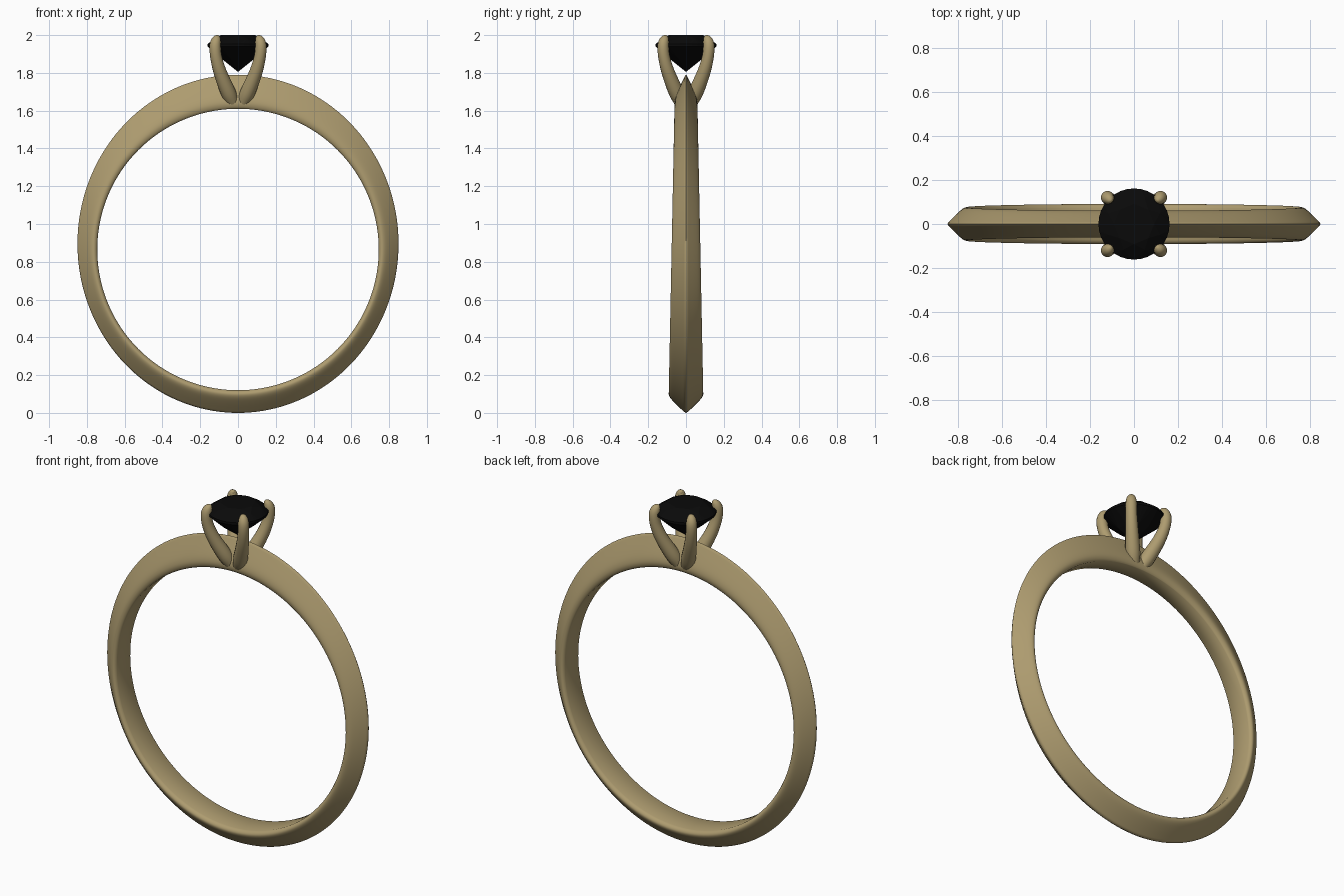
import bpy, bmesh, math
from mathutils import Vector

if "Cube" in bpy.data.objects:
    bpy.data.objects.remove(bpy.data.objects["Cube"])


def material(name, color):
    m = bpy.data.materials.new(name)
    m.diffuse_color = (*color, 1)
    m.use_nodes = True
    m.node_tree.nodes["Principled BSDF"].inputs["Base Color"].default_value = m.diffuse_color
    return m


gold = material("antique gold", (0.42, 0.33, 0.16))
black = material("black gem", (0.003, 0.003, 0.003))


def spline(points, steps):
    """Catmull-Rom curve through the points."""
    p = [Vector(q) for q in points]
    p = [2 * p[0] - p[1]] + p + [2 * p[-1] - p[-2]]
    out = []
    for a, b, c, d in zip(p, p[1:], p[2:], p[3:]):
        for i in range(steps):
            t = i / steps
            out.append(0.5 * (2 * b + (c - a) * t + (2 * a - 5 * b + 4 * c - d) * t ** 2
                              + (3 * b - a - 3 * c + d) * t ** 3))
    return out + [p[-2]]


def finish(bm, name, mat, angle):
    bmesh.ops.recalc_face_normals(bm, faces=bm.faces)
    me = bpy.data.meshes.new(name)
    bm.to_mesh(me)
    bm.free()
    me.materials.append(mat)
    ob = bpy.data.objects.new(name, me)
    bpy.context.collection.objects.link(ob)
    if angle:
        bpy.ops.object.select_all(action='DESELECT')
        ob.select_set(True)
        bpy.context.view_layer.objects.active = ob
        bpy.ops.object.shade_smooth_by_angle(angle=math.radians(angle))
    return ob


def loft(rings, name, mat, closed, angle):
    """Skin closed rings of points; cap the ends unless the loft is closed."""
    bm = bmesh.new()
    vs = [[bm.verts.new(p) for p in r] for r in rings]
    n = len(vs[0])
    for a, b in zip(vs, vs[1:] + vs[:1] if closed else vs[1:]):
        for i in range(n):
            j = (i + 1) % n
            bm.faces.new((a[i], a[j], b[j], b[i]))
    if not closed:
        bm.faces.new(vs[0])
        bm.faces.new(vs[-1])
    return finish(bm, name, mat, angle)


# Band: rounded knife-edge section (depth fraction, width fraction),
# narrower and deeper towards the top
half = spline([(0, 0.80), (0.06, 0.93), (0.18, 1.0), (0.35, 0.90),
               (0.6, 0.60), (0.85, 0.26), (0.95, 0.12)], 3)
section = [(u, w) for u, w in half] + [(1, 0)] + [(u, -w) for u, w in reversed(half)]
rings = []
for k in range(160):
    t = math.tau * k / 160
    s, c = math.sin(t), math.cos(t)
    inner = Vector((0.745 * s, 0, 0.865 + 0.745 * c))
    outer = Vector((0.85 * s, 0, 0.895 + 0.895 * c))
    width = 0.076 - 0.0155 * c
    rings.append([inner.lerp(outer, u) + Vector((0, w * width, 0)) for u, w in section])
loft(rings, "band", gold, True, 60)

# Four prongs: one tapering claw in the diagonal plane, mirrored twice
# (distance from axis, height, radius)
claw = spline([(0.040, 1.645, 0.034), (0.075, 1.70, 0.040), (0.132, 1.80, 0.035),
               (0.163, 1.88, 0.031), (0.171, 1.94, 0.030), (0.163, 1.972, 0.026),
               (0.150, 1.988, 0.016), (0.143, 1.992, 0.004)], 4)
diag = Vector((1, 1, 0)).normalized()
side = Vector((1, -1, 0)).normalized()
rings = []
for i, (r, z, rad) in enumerate(claw):
    a, b = claw[max(i - 1, 0)], claw[min(i + 1, len(claw) - 1)]
    tan = (diag * (b[0] - a[0]) + Vector((0, 0, b[1] - a[1]))).normalized()
    nor = tan.cross(side)
    mid = diag * r + Vector((0, 0, z))
    rings.append([mid + rad * (math.cos(q) * side + math.sin(q) * nor)
                  for q in (math.tau * k / 16 for k in range(16))])
prongs = loft(rings, "prongs", gold, False, 70)
mirror = prongs.modifiers.new("mirror", 'MIRROR')
mirror.use_axis = (True, True, False)
mirror.use_mirror_merge = False

# Round brilliant gem: faceted hull of table, crown, girdle, pavilion and culet
bm = bmesh.new()
for count, radius, z, turn in ((8, 0.092, 2.0, 0), (8, 0.128, 1.981, 0.5),
                               (32, 0.162, 1.953, 0), (32, 0.162, 1.940, 0),
                               (8, 0.085, 1.868, 0.5), (1, 0, 1.805, 0)):
    for k in range(count):
        q = math.tau * (k + turn) / count
        bm.verts.new((radius * math.cos(q), radius * math.sin(q), z))
bmesh.ops.convex_hull(bm, input=bm.verts)
finish(bm, "gem", black, 0)
